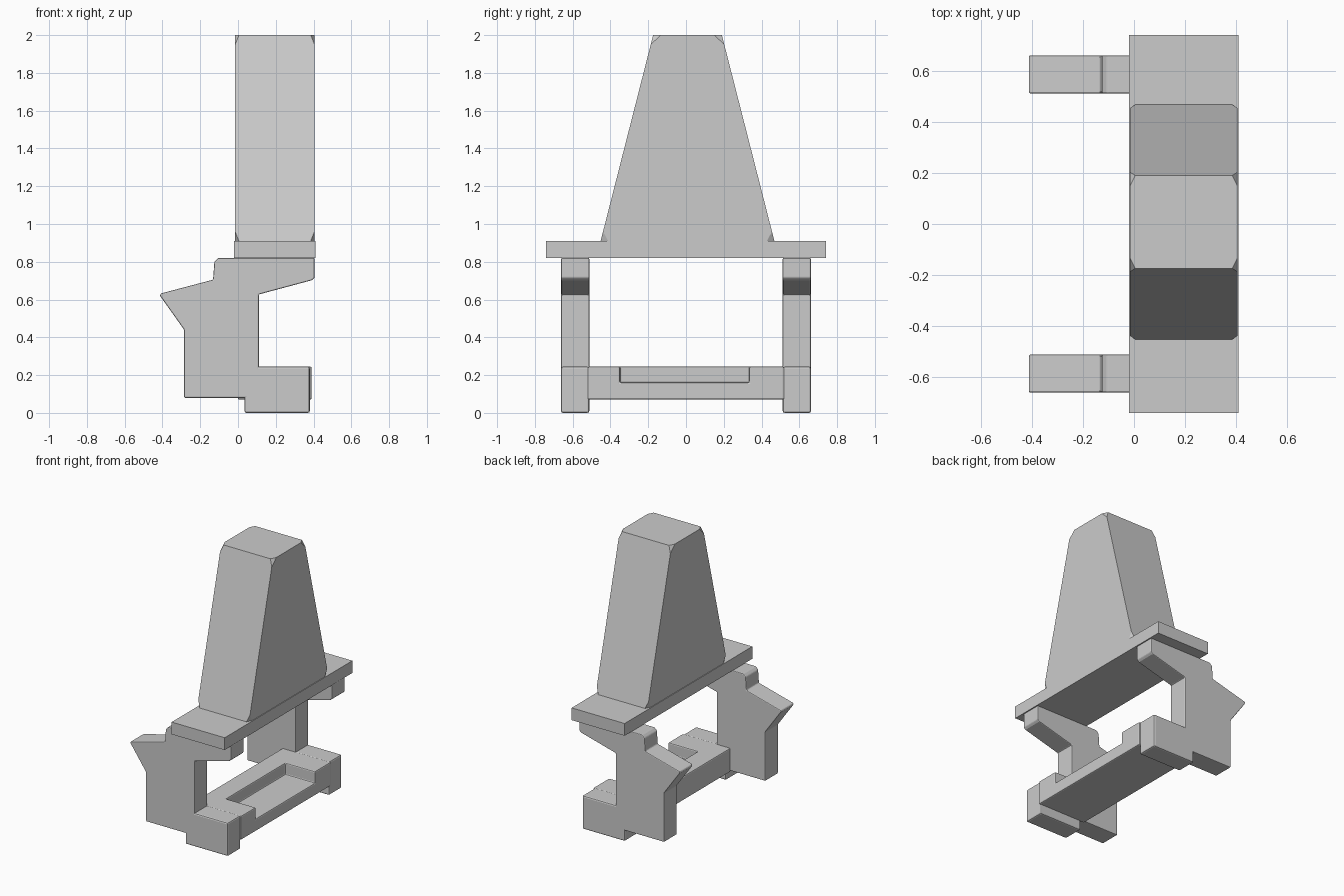
import bpy, bmesh
from mathutils import Vector

if "Cube" in bpy.data.objects:
    bpy.data.objects.remove(bpy.data.objects["Cube"])


def finish(name, bm, bevel=0.0):
    bmesh.ops.recalc_face_normals(bm, faces=bm.faces)
    mesh = bpy.data.meshes.new(name)
    bm.to_mesh(mesh)
    bm.free()
    obj = bpy.data.objects.new(name, mesh)
    bpy.context.collection.objects.link(obj)
    if bevel:
        mod = obj.modifiers.new("soft_edges", 'BEVEL')
        mod.width = bevel
        mod.segments = 2
        mod.limit_method = 'ANGLE'
    return obj


def extrude(name, points, axis, depth, bevel=0.0):
    """Extrude a closed 2D profile; axis 1: profile is xz, axis 2: profile is xy."""
    bm = bmesh.new()
    lo, hi = depth
    put = (lambda p, d: (p[0], d, p[1])) if axis == 1 else (lambda p, d: (p[0], p[1], d))
    face = bm.faces.new([bm.verts.new(put(p, lo)) for p in points])
    new = bmesh.ops.extrude_face_region(bm, geom=[face])["geom"]
    shift = Vector(put((0, 0), hi - lo))
    bmesh.ops.translate(bm, vec=shift, verts=[v for v in new if isinstance(v, bmesh.types.BMVert)])
    return finish(name, bm, bevel)


def rect(x0, x1, y0, y1):
    return [(x0, y0), (x1, y0), (x1, y1), (x0, y1)]


# Tapered tower with its eight corners clipped
bm = bmesh.new()
cy = 0.008
for z, half, out in ((0.91, 0.46, 1), (2.0, 0.182, -1)):
    slope = (0.46 - 0.182) / 1.09
    for sx in (-1, 1):
        x = 0.195 + sx * 0.21
        for sy in (-1, 1):
            y = cy + sy * half
            bm.verts.new((x - sx * 0.02, y, z))
            bm.verts.new((x, y - sy * 0.04, z))
            bm.verts.new((x, y - out * sy * slope * 0.05, z + out * 0.05))
bmesh.ops.convex_hull(bm, input=bm.verts[:])
bmesh.ops.dissolve_limit(bm, angle_limit=0.01, verts=bm.verts[:], edges=bm.edges[:])
finish("tapered_tower", bm)

# Flat plate under the tower
extrude("base_plate", rect(-0.02, 0.41, -0.74, 0.74), 2, (0.82, 0.91))

# Bracket legs and feet on both sides
leg = [(-0.105, 0.82), (0.405, 0.82), (0.405, 0.715), (0.39, 0.702), (0.11, 0.627),
       (0.11, 0.08), (-0.285, 0.08), (-0.285, 0.44), (-0.413, 0.62), (-0.41, 0.632),
       (-0.132, 0.705), (-0.125, 0.80)]
for label, span in (("front", (-0.661, -0.512)), ("back", (0.512, 0.661))):
    extrude(label + "_leg", leg, 1, span, 0.006)
    extrude(label + "_foot", rect(0.035, 0.38, 0.0, 0.245), 1, span, 0.01)

# Crossbar: solid lower slab and a raised rim open towards +x
bm = bmesh.new()
outline = [(0.0, -0.52), (0.39, -0.52), (0.39, -0.35), (0.15, -0.35),
           (0.15, 0.335), (0.39, 0.335), (0.39, 0.52), (0.0, 0.52)]
low = [bm.verts.new((x, y, 0.07)) for x, y in outline]
mid = [bm.verts.new((x, y, 0.16)) for x, y in outline]
top = [bm.verts.new((x, y, 0.245)) for x, y in outline]
n = len(outline)
bm.faces.new(top)
bm.faces.new([low[i] for i in (0, 1, 2, 5, 6, 7)])
bm.faces.new([mid[i] for i in (2, 3, 4, 5)])
bm.faces.new((low[2], low[5], mid[5], mid[2]))
for i in range(n):
    j = (i + 1) % n
    bm.faces.new((mid[i], mid[j], top[j], top[i]))
    if i not in (2, 3, 4):
        bm.faces.new((low[i], low[j], mid[j], mid[i]))
bmesh.ops.delete(bm, geom=[v for v in bm.verts if not v.link_faces], context='VERTS')
finish("recessed_crossbar", bm, 0.008)
